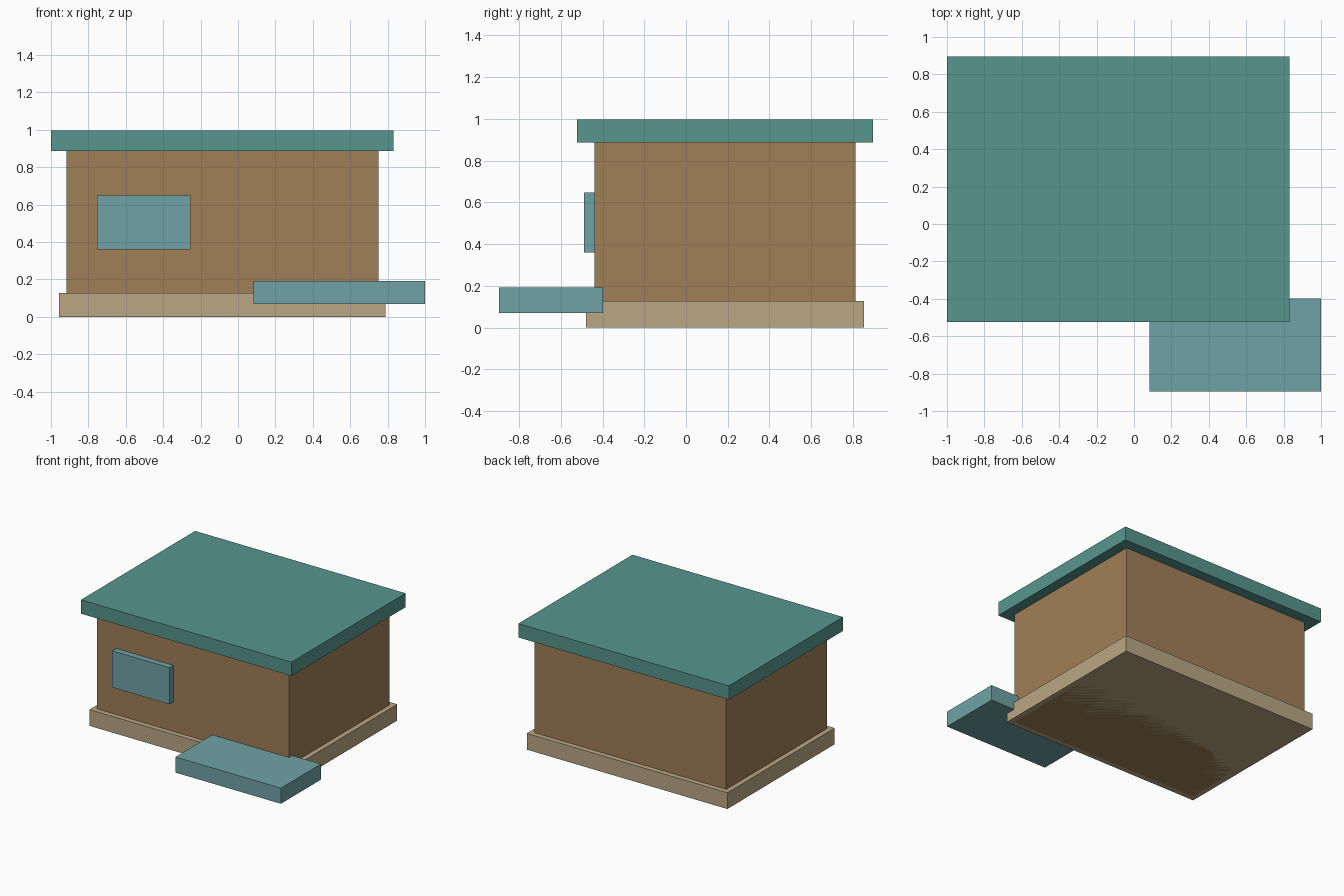
import bpy
from mathutils import Vector

if "Cube" in bpy.data.objects:
    bpy.data.objects.remove(bpy.data.objects["Cube"])


def material(name, rgb):
    # sRGB 0-255 to linear viewport colour
    m = bpy.data.materials.new(name)
    m.diffuse_color = [(c / 255) ** 2.2 for c in rgb] + [1.0]
    m.use_nodes = True
    m.node_tree.nodes["Principled BSDF"].inputs["Base Color"].default_value = m.diffuse_color
    return m


def box(name, x, y, z, mat):
    """Axis-aligned box from its (min, max) range on each axis."""
    lo, hi = Vector((x[0], y[0], z[0])), Vector((x[1], y[1], z[1]))
    bpy.ops.mesh.primitive_cube_add(size=1, location=(lo + hi) / 2)
    ob = bpy.context.object
    ob.name = name
    ob.scale = hi - lo
    bpy.ops.object.transform_apply(location=False, rotation=False, scale=True)
    ob.data.materials.append(mat)
    return ob


teal = material("roof_teal", (87, 149, 140))
brown = material("wall_brown", (160, 127, 89))
tan = material("base_tan", (186, 166, 131))
blue = material("glass_blue", (111, 161, 165))

# House body: base, walls and roof share one centre
CX, CY = -0.084, 0.186
for name, hx, hy, z, mat in (
    ("foundation", 0.873, 0.666, (0.0, 0.128), tan),
    ("walls", 0.834, 0.625, (0.0, 0.887), brown),
    ("roof_slab", 0.916, 0.709, (0.887, 0.996), teal),
):
    box(name, (CX - hx, CX + hx), (CY - hy, CY + hy), z, mat)

# Window panel set into the front wall
box("front_window", (-0.754, -0.255), (-0.488, -0.40), (0.36, 0.648), blue)

# Porch slab at the front right corner
box("porch_slab", (0.083, 1.0), (-0.895, -0.398), (0.069, 0.192), blue)
